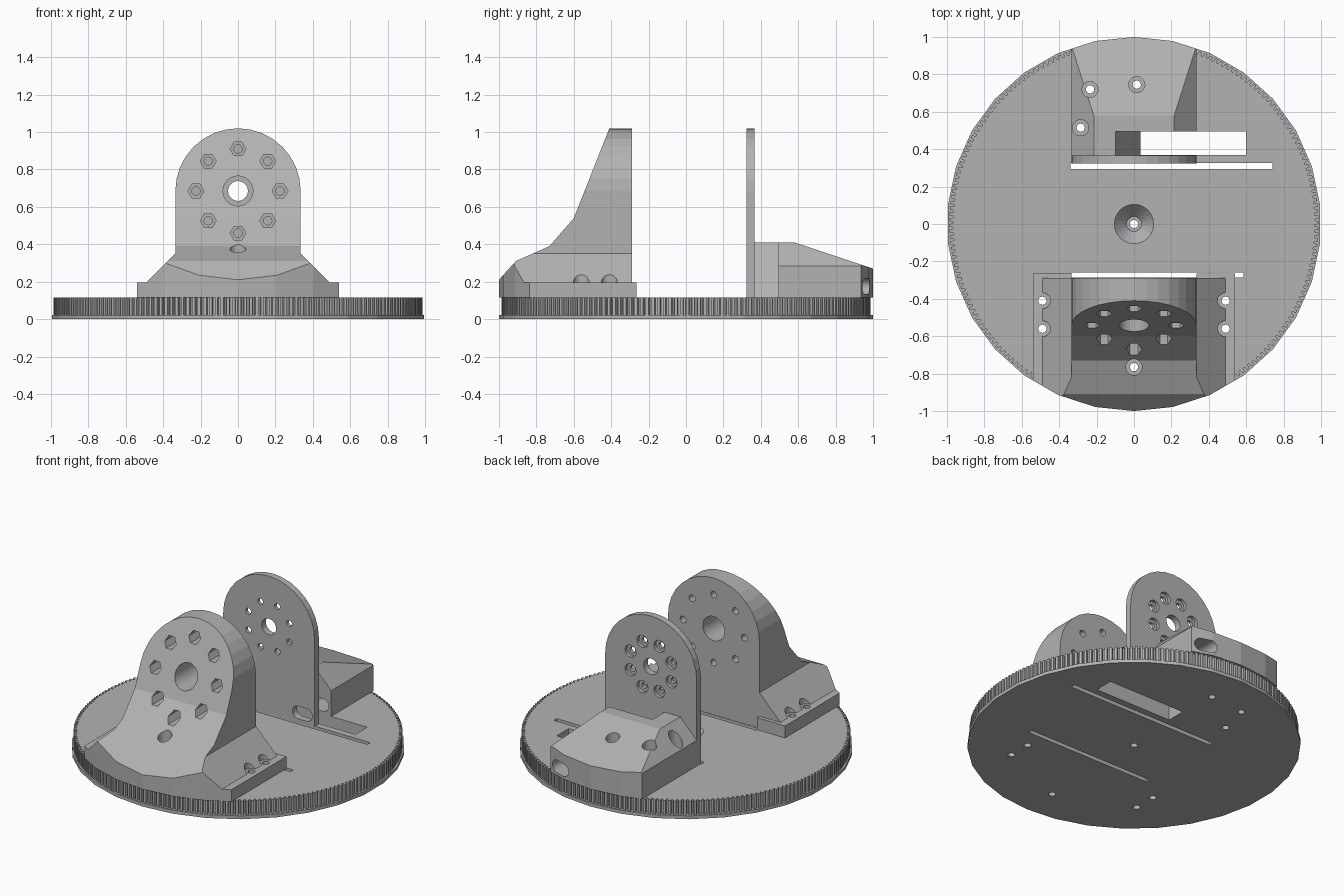
import bpy, bmesh
from math import sin, cos, pi, radians

if "Cube" in bpy.data.objects:
    bpy.data.objects.remove(bpy.data.objects["Cube"])

grey = bpy.data.materials.new("plain grey")
grey.use_nodes = True
COLOUR = (0.45, 0.45, 0.45, 1)
grey.diffuse_color = COLOUR
grey.node_tree.nodes["Principled BSDF"].inputs["Base Color"].default_value = COLOUR

AXES = {"x": lambda a, b, t: (t, a, b),
        "y": lambda a, b, t: (a, t, b),
        "z": lambda a, b, t: (a, b, t)}


def prism(name, pts, axis, lo, hi, taper=1):
    """Extrude a 2D outline along an axis; taper scales the far end."""
    bm = bmesh.new()
    ends = [[bm.verts.new(AXES[axis](a * s, b * s, t)) for a, b in pts]
            for t, s in ((lo, 1), (hi, taper))]
    for ring in ends:
        bm.faces.new(ring)
    n = len(pts)
    for i in range(n):
        j = (i + 1) % n
        bm.faces.new((ends[0][i], ends[0][j], ends[1][j], ends[1][i]))
    bmesh.ops.recalc_face_normals(bm, faces=bm.faces)
    me = bpy.data.meshes.new(name)
    bm.to_mesh(me)
    bm.free()
    me.materials.append(grey)
    ob = bpy.data.objects.new(name, me)
    bpy.context.scene.collection.objects.link(ob)
    return ob


def ring(r, n=24, a=0, b=0, turn=0):
    return [(a + r * cos(turn + 2 * pi * i / n), b + r * sin(turn + 2 * pi * i / n))
            for i in range(n)]


def rect(a0, a1, b0, b1):
    return [(a0, b0), (a1, b0), (a1, b1), (a0, b1)]


def carve(ob, cutter, mode="DIFFERENCE"):
    """Apply one boolean and throw the cutter away."""
    cutter.hide_render = True
    mod = ob.modifiers.new("carve", "BOOLEAN")
    mod.operation, mod.solver, mod.object = mode, "EXACT", cutter
    deps = bpy.context.evaluated_depsgraph_get()
    me = bpy.data.meshes.new_from_object(ob.evaluated_get(deps))
    ob.modifiers.clear()
    ob.data = me
    me.materials.clear()
    me.materials.append(grey)
    bpy.data.objects.remove(cutter)


W, TOP, AXLE = 0.335, 0.115, 0.685          # arch half width, deck height, axle height
arch = [(W * cos(pi * i / 16), AXLE + W * sin(pi * i / 16)) for i in range(17)]
rim = ring(1, 30, turn=pi / 2)
front_bolts = [(s * 0.49, y) for s in (-1, 1) for y in (-0.41, -0.56)] + [(0, -0.765)]
rear_bolts = [(-0.235, 0.72), (0.015, 0.745), (-0.285, 0.515)]

# Turntable: flange and toothed rim
TEETH = 200
teeth = []
for i in range(TEETH):
    for k, r in ((0, 0.987), (0.5, 0.987), (0.6, 0.967), (0.9, 0.967)):
        t = 2 * pi * (i + k) / TEETH
        teeth.append((r * cos(t), r * sin(t)))
flange = prism("base_flange", rim, "z", 0, 0.022)
gear = prism("toothed_disc", teeth, "z", 0.022, TOP)
for part in (flange, gear):
    for x0, x1, y0, y1 in ((-0.34, 0.74, 0.295, 0.325), (-W, 0.585, -0.287, -0.258),
                           (0.035, 0.6, 0.37, 0.495)):
        carve(part, prism("slot_cutter", rect(x0, x1, y0, y1), "z", -0.1, 0.3))
    for x, y in front_bolts + rear_bolts + [(0, 0)]:
        carve(part, prism("bolt_cutter", ring(0.022, 16, x, y), "z", -0.1, 0.3))
carve(gear, prism("countersink_cutter", ring(0.04), "z", 0.04, 0.125, 2.85))


def drill_bolts(part, bolts):
    """Vertical screw holes with wide head clearance above."""
    for x, y in bolts:
        carve(part, prism("bolt_cutter", ring(0.022, 16, x, y), "z", 0, 0.5))
        carve(part, prism("head_cutter", ring(0.043, 20, x, y), "z", 0.195, 0.8))


# Front bracket: arch with flared foot, trimmed by its side profile and the rim
foot = [(-W, 0.35), (-0.49, 0.195), (-0.54, 0.195), (-0.54, TOP),
        (0.54, TOP), (0.54, 0.195), (0.49, 0.195), (W, 0.35)]
front = prism("front_bracket", arch + foot, "y", -1.1, -0.2)
side = [(-0.265, 0.05), (-0.265, 0.195), (-0.29, 0.195), (-0.29, 1.1), (-0.38, 1.1),
        (-0.41, 1.02), (-0.6, 0.54), (-0.73, 0.39), (-0.91, 0.31), (-1.05, 0.155), (-1.05, 0.05)]
carve(front, prism("side_trim", side, "x", -0.7, 0.7), "INTERSECT")
carve(front, prism("rim_trim", rim, "z", 0, 1.2), "INTERSECT")
carve(front, prism("gap_cutter", rect(-W, W, -0.29, -0.2), "z", 0, 0.3))
carve(front, prism("axle_cutter", ring(0.08, 30, 0, AXLE), "y", -1.1, 0))
for i in range(8):
    x, z = 0.225 * cos(pi * i / 4), AXLE + 0.225 * sin(pi * i / 4)
    carve(front, prism("screw_cutter", ring(0.022, 16, x, z), "y", -1.1, 0))
    carve(front, prism("nut_cutter", ring(0.042, 6, x, z), "y", -1.1, -0.35))
drill_bolts(front, front_bolts)

# Rear plate: thin arch with a ring of countersunk screw holes
PLATE = 0.367
plate = prism("rear_plate", arch + [(-W, TOP), (W, TOP)], "y", 0.323, PLATE)
carve(plate, prism("axle_cutter", ring(0.053, 30, 0, AXLE), "y", 0, 1))
for i in range(8):
    t = radians(22.5 + 45 * i)
    x, z = 0.162 * cos(t), AXLE + 0.162 * sin(t)
    carve(plate, prism("screw_cutter", ring(0.02, 16, x, z), "y", 0, 1))
    carve(plate, prism("head_cutter", ring(0.04, 20, x, z), "y", 0.345, 1))

# Rear block: chamfered sides, sloping back, cut by the rim
block = prism("rear_block", [(-W, TOP), (W, TOP), (W, 0.285), (0.215, 0.41),
                             (-0.215, 0.41), (-W, 0.285)], "y", PLATE, 1.1)
slope = [(0.3, 0), (0.3, 0.6), (0.58, 0.6), (0.58, 0.41), (1.06, 0.25), (1.06, 0)]
carve(block, prism("slope_trim", slope, "x", -0.6, 0.6), "INTERSECT")
carve(block, prism("rim_trim", rim, "z", 0, 1.2), "INTERSECT")
# Side notch with a ramped end
notch = [(0.081, 0.015), (0.7, 0.015), (0.7, 0.6), (-0.187, 0.6)]
carve(block, prism("notch_cutter", notch, "y", 0.3, 0.495))
drill_bolts(block, rear_bolts)
# Oblong cable tunnel through block and plate
oval = [(0.245 + (0.03 if cos(t) > 0 else -0.03) + 0.042 * cos(t), 0.175 + 0.042 * sin(t))
        for t in (2 * pi * (i + 0.5) / 24 for i in range(24))]
for part in (block, plate):
    carve(part, prism("cable_cutter", oval, "y", 0.2, 1.2))
